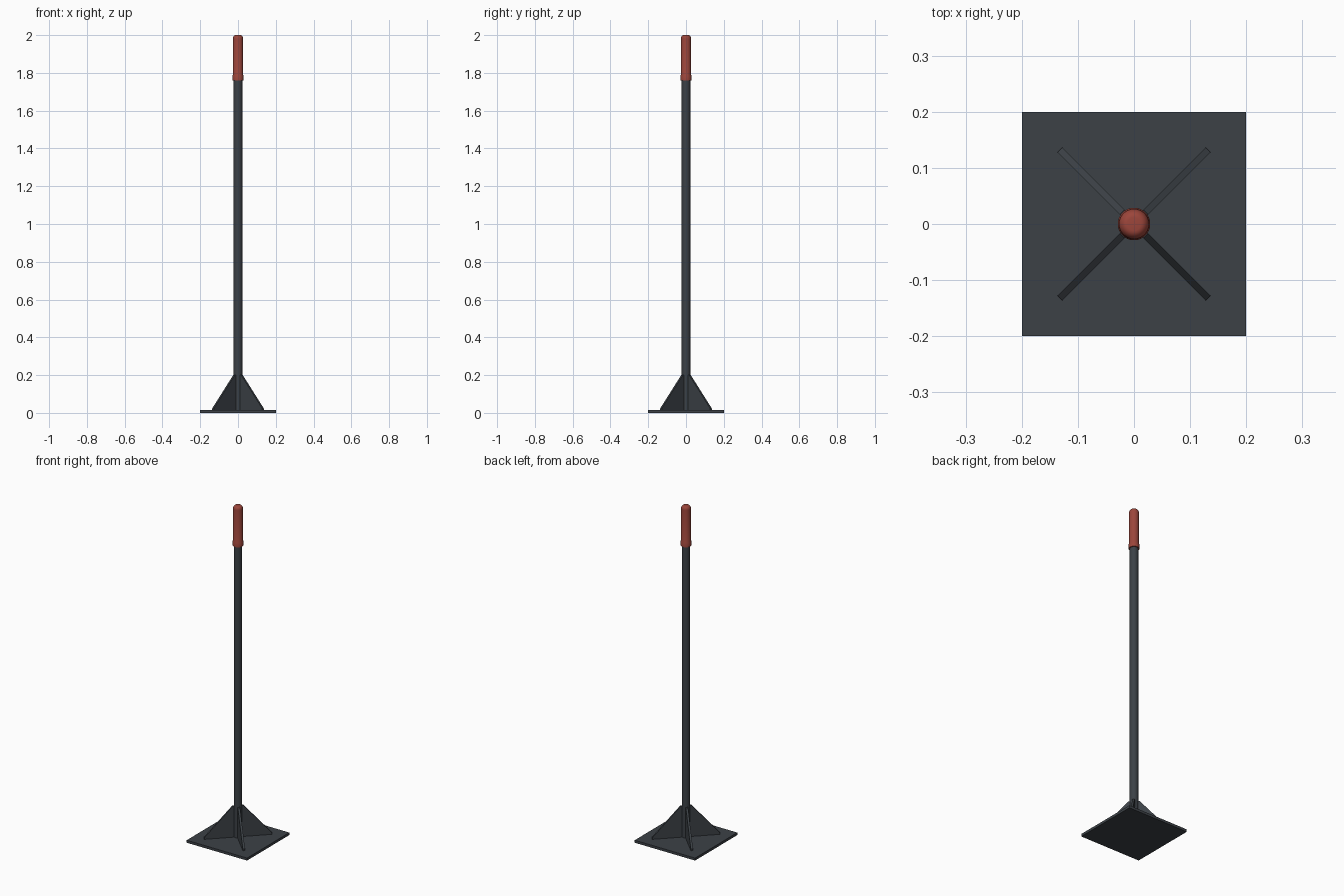
import bpy, bmesh, math
from mathutils import Matrix

if "Cube" in bpy.data.objects:
    bpy.data.objects.remove(bpy.data.objects["Cube"])


def material(name, rgb):
    m = bpy.data.materials.new(name)
    m.diffuse_color = (*rgb, 1)
    m.use_nodes = True
    m.node_tree.nodes["Principled BSDF"].inputs["Base Color"].default_value = m.diffuse_color
    return m


STEEL = material("dark steel", (0.045, 0.053, 0.062))
RED = material("red grip", (0.33, 0.06, 0.043))


def finish(name, bm, mat, smooth=False):
    bmesh.ops.recalc_face_normals(bm, faces=bm.faces)
    me = bpy.data.meshes.new(name)
    bm.to_mesh(me)
    bm.free()
    me.materials.append(mat)
    ob = bpy.data.objects.new(name, me)
    bpy.context.collection.objects.link(ob)
    if smooth:
        bpy.ops.object.select_all(action='DESELECT')
        ob.select_set(True)
        bpy.context.view_layer.objects.active = ob
        bpy.ops.object.shade_smooth_by_angle(angle=math.radians(35))
    return ob


def lathe(name, profile, mat, sides=32):
    bm = bmesh.new()
    verts = [bm.verts.new((r, 0, z)) for r, z in profile]
    edges = [bm.edges.new(p) for p in zip(verts, verts[1:])]
    bmesh.ops.spin(bm, geom=verts + edges, cent=(0, 0, 0), axis=(0, 0, 1),
                   angle=math.tau, steps=sides)
    bmesh.ops.remove_doubles(bm, verts=bm.verts, dist=1e-5)
    return finish(name, bm, mat, True)


# Square base plate
bm = bmesh.new()
bmesh.ops.create_cube(bm, size=1, matrix=Matrix.Translation((0, 0, 0.0075))
                      @ Matrix.Diagonal((0.4, 0.4, 0.015, 1)))
finish("base_plate", bm, STEEL)

# Upright pole
lathe("pole", [(0, 0.015), (0.023, 0.015), (0.023, 1.9), (0, 1.9)], STEEL)

# Rounded cap with a small lip at its lower edge
dome = [(0.012 + 0.015 * math.cos(a), 1.98 + 0.02 * math.sin(a))
        for a in (math.pi / 2 * i / 6 for i in range(7))]
lathe("cap", [(0.022, 1.76), (0.029, 1.76), (0.029, 1.785), (0.027, 1.79)]
      + dome + [(0, 2.0)], RED)

# Four diagonal gussets
for i in range(4):
    bm = bmesh.new()
    pts = [(0.015, 0.014), (0.187, 0.014), (0.187, 0.024), (0.03, 0.2), (0.015, 0.2)]
    face = bm.faces.new([bm.verts.new((x, -0.006, z)) for x, z in pts])
    side = bmesh.ops.extrude_face_region(bm, geom=[face])["geom"]
    bmesh.ops.translate(bm, vec=(0, 0.012, 0),
                        verts=[v for v in side if isinstance(v, bmesh.types.BMVert)])
    bm.transform(Matrix.Rotation(math.radians(45 + 90 * i), 4, 'Z'))
    finish(f"gusset_{i + 1}", bm, STEEL)
